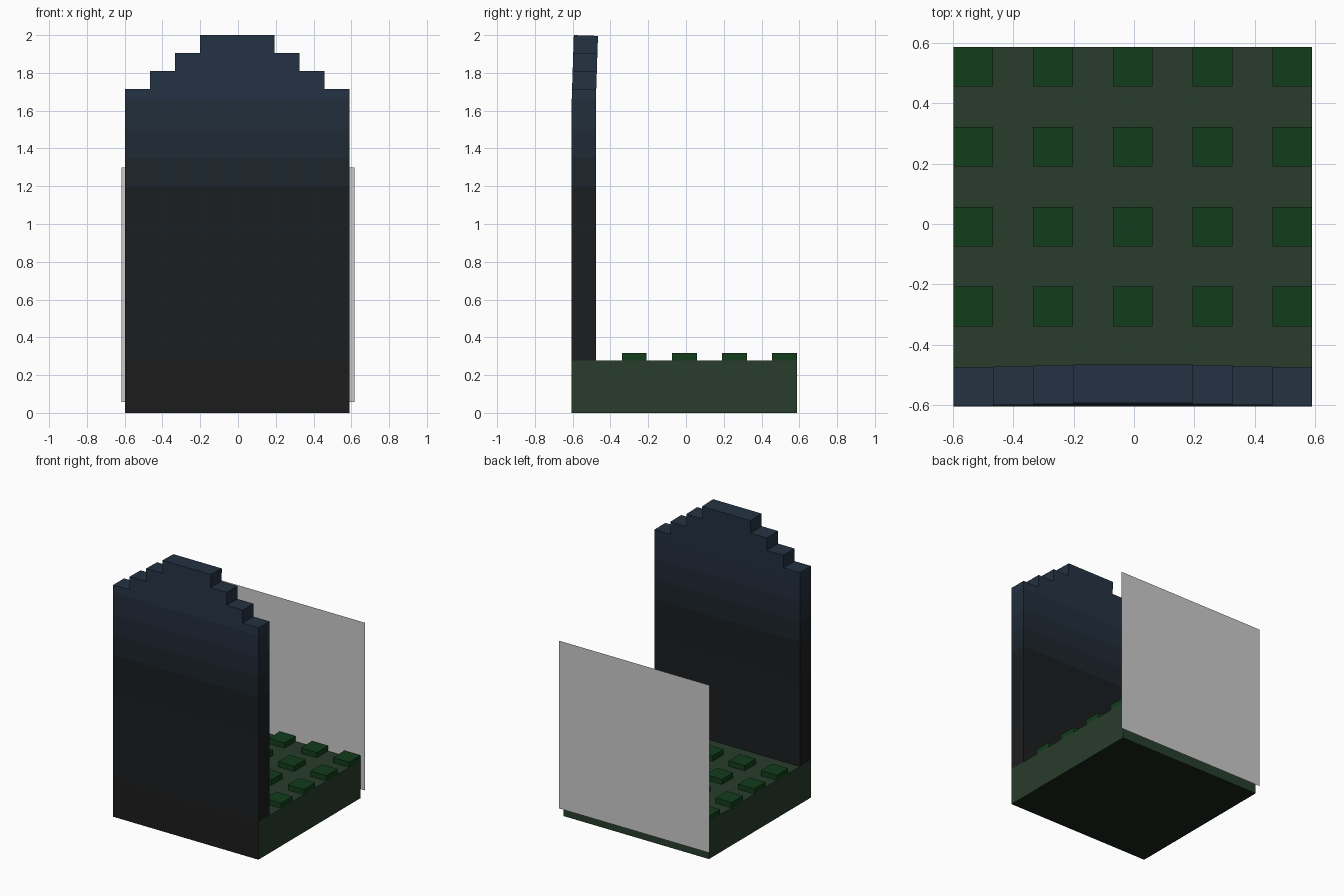
import bpy, bmesh

if "Cube" in bpy.data.objects:
    bpy.data.objects.remove(bpy.data.objects["Cube"])

CX = -0.004          # centre line of slab and base
HALF = 0.595         # half width
FRONT, REAR = -0.605, -0.477
BACK, TURF = 0.587, 0.278


def material(name, rgb):
    m = bpy.data.materials.new(name)
    m.diffuse_color = (*rgb, 1)
    m.use_nodes = True
    m.node_tree.nodes["Principled BSDF"].inputs["Base Color"].default_value = m.diffuse_color
    return m


def finish(name, bm, mats=()):
    bmesh.ops.recalc_face_normals(bm, faces=bm.faces)
    me = bpy.data.meshes.new(name)
    bm.to_mesh(me)
    bm.free()
    for m in mats:
        me.materials.append(m)
    ob = bpy.data.objects.new(name, me)
    bpy.context.collection.objects.link(ob)
    return ob


def add_box(bm, x0, x1, y0, y1, z0, z1):
    verts = bmesh.ops.create_cube(bm, size=1)["verts"]
    for v in verts:
        v.co.x = x1 if v.co.x > 0 else x0
        v.co.y = y1 if v.co.y > 0 else y0
        v.co.z = z1 if v.co.z > 0 else z0
    return list({f for v in verts for f in v.link_faces})


green = material("turf_green", (0.021, 0.047, 0.026))
dark_green = material("underside_green", (0.009, 0.018, 0.010))
tuft = material("tuft_green", (0.006, 0.045, 0.011))

# Upright slab: stepped outline, extruded, cut into colour bands
right = [(HALF, 0), (HALF, 1.715), (0.463, 1.715), (0.463, 1.81),
         (0.33, 1.81), (0.33, 1.905), (0.198, 1.905), (0.198, 2.0)]
outline = right + [(-x, z) for x, z in reversed(right)]
bm = bmesh.new()
face = bm.faces.new([bm.verts.new((CX + x, FRONT, z)) for x, z in outline])
ext = bmesh.ops.extrude_face_region(bm, geom=[face])["geom"]
bmesh.ops.translate(bm, vec=(0, REAR - FRONT, 0),
                    verts=[v for v in ext if isinstance(v, bmesh.types.BMVert)])
levels = [TURF, 0.6, 0.9, 1.2, 1.35, 1.5, 1.66]
for z in levels:
    geom = bm.verts[:] + bm.edges[:] + bm.faces[:]
    bmesh.ops.bisect_plane(bm, geom=geom, plane_co=(0, 0, z), plane_no=(0, 0, 1))
bm.normal_update()

low, mid, high = (0.012, 0.012, 0.012), (0.010, 0.013, 0.016), (0.018, 0.032, 0.055)
slab_mats = []
for i in range(len(levels) + 1):
    t = i / 3 if i < 3 else (i - 3) / 4
    a, b = (low, mid) if i < 3 else (mid, high)
    slab_mats.append(material(f"stone_{i}", [p + (q - p) * t for p, q in zip(a, b)]))
slab_mats += [green, dark_green]
hidden = []
for f in bm.faces:
    c = f.calc_center_median()
    f.material_index = sum(c.z > z for z in levels)
    if c.z < 0.01:
        f.material_index = len(levels) + 2
    elif c.z < TURF and abs(c.x - CX) > HALF - 0.01:
        f.material_index = len(levels) + 1
    elif c.z < TURF and c.y > REAR - 0.01:
        hidden.append(f)
bmesh.ops.delete(bm, geom=hidden, context='FACES')
# slight backward lean of the crown
for v in bm.verts:
    lean = max(0, v.co.z - 1.66) / 0.34
    v.co.y += 0.011 * lean
    if v.co.y > -0.53:
        v.co.z -= 0.004 * lean
finish("upright_slab", bm, slab_mats)

# Turf base, open where it meets the slab
bm = bmesh.new()
faces = add_box(bm, CX - HALF, CX + HALF, REAR, BACK, 0, TURF)
bm.normal_update()
for f in faces:
    if f.calc_center_median().z < 0.01:
        f.material_index = 1
bmesh.ops.delete(bm, context='FACES',
                 geom=[f for f in faces if f.calc_center_median().y < REAR + 0.01])
finish("turf_base", bm, [green, dark_green])

# Square grass tufts in a grid
bm = bmesh.new()
S = 0.1315
for i in range(5):
    for j in range(4):
        x0 = CX - HALF + i * (2 * HALF - S) / 4
        y1 = BACK - j * 0.265
        faces = add_box(bm, x0, x0 + S, y1 - S, y1, TURF, 0.317)
        bmesh.ops.delete(bm, context='FACES', geom=[
            f for f in faces if f.calc_center_median().z < TURF + 0.005])
finish("grass_tufts", bm, [tuft])

# Thin grey panel behind the base
bm = bmesh.new()
bm.faces.new([bm.verts.new((x, 0.605, z)) for x, z in
              ((-0.618, 0.057), (0.618, 0.057), (0.618, 1.298), (-0.618, 1.298))])
finish("back_panel", bm)
